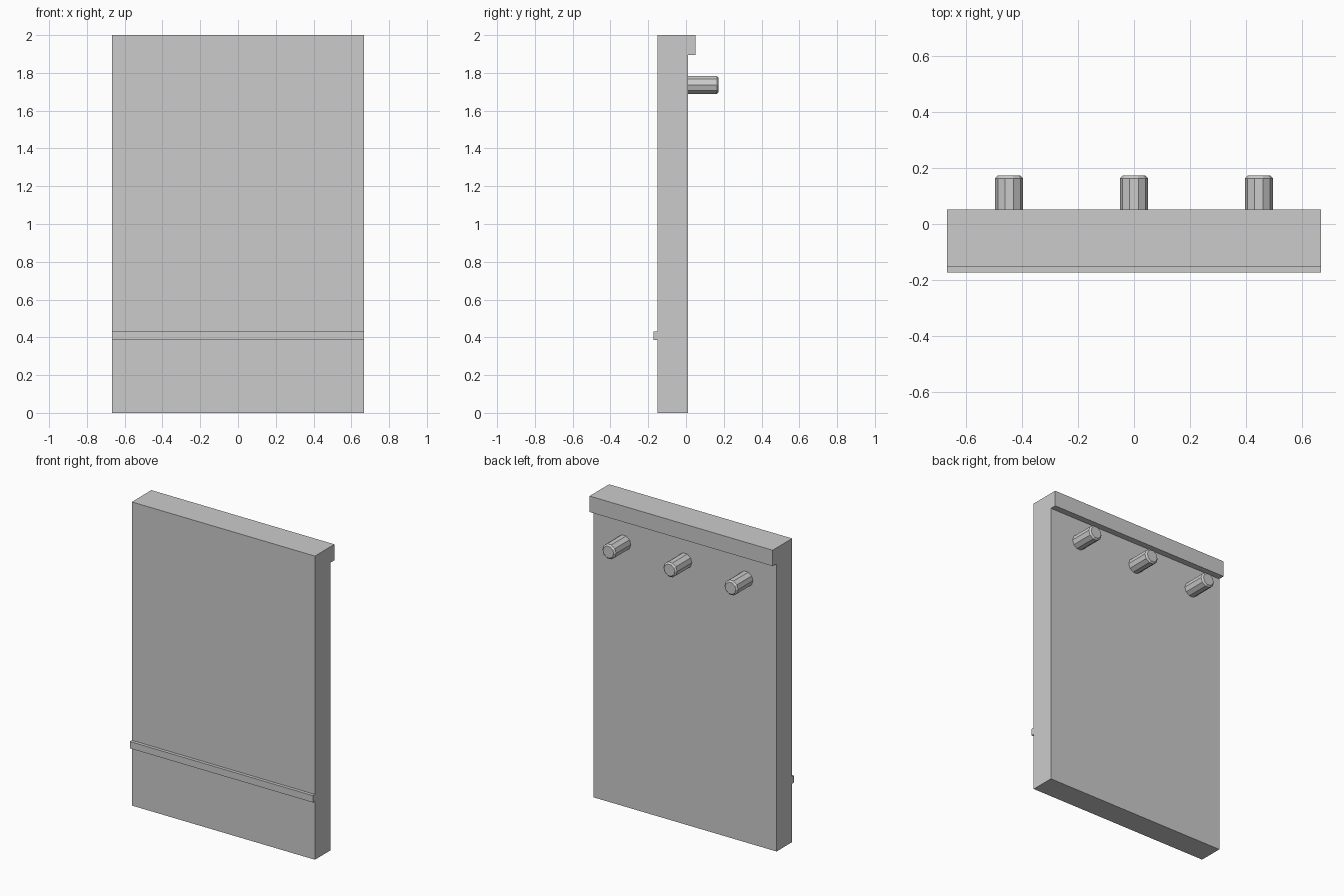
import bpy, bmesh
from math import radians
from mathutils import Matrix

cube = bpy.data.objects.get("Cube")
if cube:
    bpy.data.objects.remove(cube)

HALF_WIDTH = 0.667
FRONT, BACK, LIP = -0.152, 0.01, 0.051

grey = bpy.data.materials.new("plain grey")
grey.use_nodes = True
colour = (0.6, 0.6, 0.6, 1)
grey.diffuse_color = colour
grey.node_tree.nodes["Principled BSDF"].inputs["Base Color"].default_value = colour


def add_object(name, bm):
    bmesh.ops.recalc_face_normals(bm, faces=bm.faces)
    mesh = bpy.data.meshes.new(name)
    bm.to_mesh(mesh)
    bm.free()
    mesh.materials.append(grey)
    obj = bpy.data.objects.new(name, mesh)
    bpy.context.collection.objects.link(obj)
    return obj


def extrude_profile(name, points):
    """Extrude a (y, z) outline across the full width."""
    bm = bmesh.new()
    face = bm.faces.new([bm.verts.new((-HALF_WIDTH, y, z)) for y, z in points])
    new = bmesh.ops.extrude_face_region(bm, geom=[face])["geom"]
    verts = [v for v in new if isinstance(v, bmesh.types.BMVert)]
    bmesh.ops.translate(bm, verts=verts, vec=(2 * HALF_WIDTH, 0, 0))
    return add_object(name, bm)


def add_peg(name, x):
    """Ten-sided peg pointing backwards, with a bevelled tip."""
    start, end = BACK - 0.005, 0.173
    bm = bmesh.new()
    turn = (Matrix.Translation((x, (start + end) / 2, 1.737))
            @ Matrix.Rotation(radians(-90), 4, 'X')
            @ Matrix.Rotation(radians(90), 4, 'Z'))
    bmesh.ops.create_cone(bm, cap_ends=True, segments=10, radius1=0.05,
                          radius2=0.05, depth=end - start, matrix=turn)
    tip = [e for e in bm.edges if all(v.co.y > end - 0.001 for v in e.verts)]
    bmesh.ops.bevel(bm, geom=tip, offset=0.01, segments=1, affect='EDGES')
    return add_object(name, bm)


# Upright panel with a lip along the top of its back
extrude_profile("panel", [(FRONT, 0), (BACK, 0), (BACK, 1.895),
                          (LIP, 1.895), (LIP, 2), (FRONT, 2)])

# Thin rail across the front
extrude_profile("front_rail", [(-0.173, 0.385), (FRONT, 0.385),
                               (FRONT, 0.43), (-0.173, 0.43)])

# Row of pegs under the lip
for side, x in (("right", -0.445), ("middle", 0), ("left", 0.445)):
    add_peg(side + "_peg", x)
